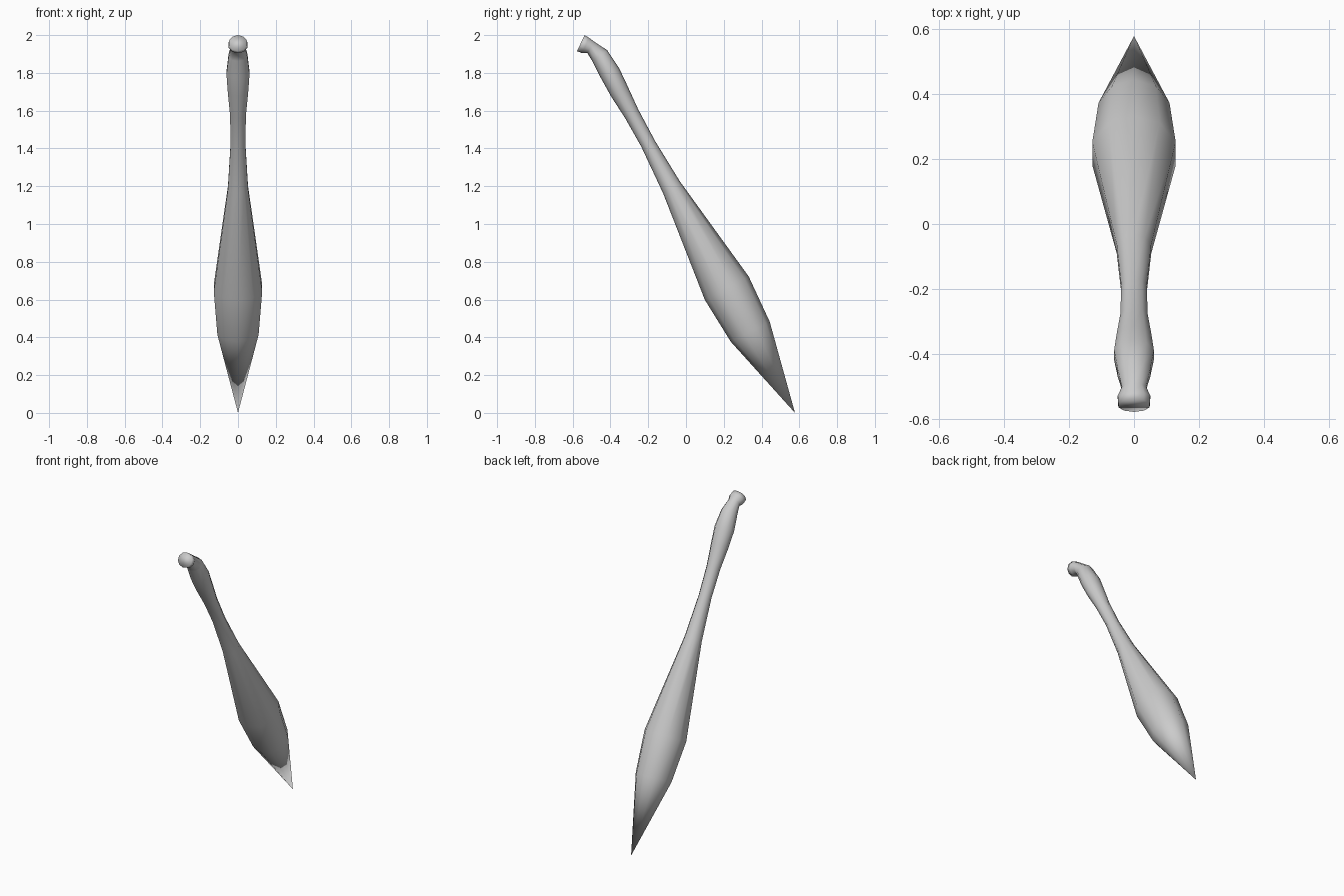
import bpy, bmesh
from math import sin, cos, pi

if "Cube" in bpy.data.objects:
    bpy.data.objects.remove(bpy.data.objects["Cube"])

SIDES = 10
# Cross-sections from knob to blade: lower point (y, z), upper point (y, z), half width in x
sections = [
    (-0.577, 1.915, -0.537, 2.000, 0.048),
    (-0.548, 1.904, -0.515, 1.987, 0.050),
    (-0.522, 1.905, -0.488, 1.967, 0.037),
    (-0.496, 1.862, -0.417, 1.920, 0.050),
    (-0.452, 1.775, -0.354, 1.825, 0.061),
    (-0.397, 1.676, -0.312, 1.736, 0.054),
    (-0.322, 1.560, -0.253, 1.607, 0.042),
    (-0.237, 1.410, -0.164, 1.440, 0.039),
    (-0.121, 1.162, -0.032, 1.225, 0.053),
    (0.100, 0.598, 0.332, 0.722, 0.128),
    (0.237, 0.377, 0.443, 0.483, 0.109),
]

bm = bmesh.new()


def ring(y0, z0, y1, z1, w):
    cy, cz = (y0 + y1) / 2, (z0 + z1) / 2
    hy, hz = (y1 - y0) / 2, (z1 - z0) / 2
    wx = w / sin(2 * pi * 2 / SIDES)
    verts = []
    for i in range(SIDES):
        # lower and upper halves both reach the profile points
        a = 2 * pi * i / SIDES
        verts.append(bm.verts.new((wx * sin(a), cy + hy * cos(a), cz + hz * cos(a))))
    return verts


# Swept body
rings = [ring(*s) for s in sections]
for a, b in zip(rings, rings[1:]):
    for i in range(SIDES):
        j = (i + 1) % SIDES
        bm.faces.new((a[i], a[j], b[j], b[i]))

# Knob end and pointed tip
bm.faces.new(rings[0])
tip = bm.verts.new((0, 0.577, 0.0))
for i in range(SIDES):
    bm.faces.new((rings[-1][i], rings[-1][(i + 1) % SIDES], tip))

bmesh.ops.recalc_face_normals(bm, faces=bm.faces)
for f in bm.faces:
    f.smooth = True
mesh = bpy.data.meshes.new("pointed_club")
bm.to_mesh(mesh)
bm.free()
bpy.context.collection.objects.link(bpy.data.objects.new("pointed_club", mesh))
